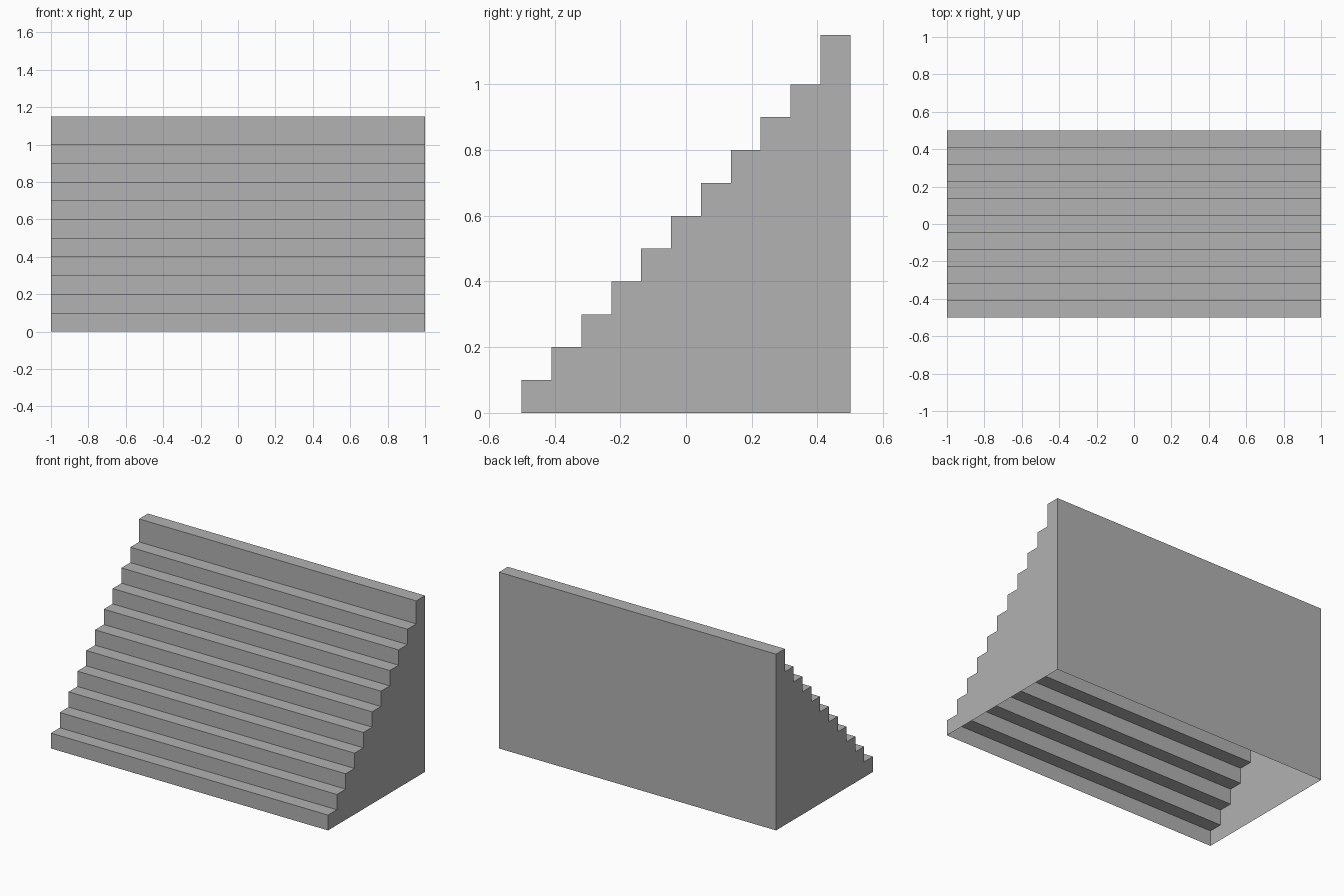
import bpy
import bmesh

cube = bpy.data.objects.get("Cube")
if cube:
    bpy.data.objects.remove(cube, do_unlink=True)

STEPS = 11
WIDTH, DEPTH = 2.0, 1.0
RISE, TOP = 0.1, 1.15
TREAD = DEPTH / STEPS

# Plain grey finish
grey = bpy.data.materials.new("plain_grey")
color = (0.445, 0.445, 0.445, 1)
grey.use_nodes = True
grey.diffuse_color = color
grey.node_tree.nodes["Principled BSDF"].inputs["Base Color"].default_value = color

# Stepped side profile: floor at the front, up the steps, down the back
profile = [(-DEPTH / 2, 0)]
for i in range(STEPS):
    y = -DEPTH / 2 + i * TREAD
    z = TOP if i == STEPS - 1 else (i + 1) * RISE
    profile += [(y, z), (y + TREAD, z)]
profile.append((DEPTH / 2, 0))

# Extrude the profile across the width
bm = bmesh.new()
side = bm.faces.new([bm.verts.new((-WIDTH / 2, y, z)) for y, z in profile])
result = bmesh.ops.extrude_face_region(bm, geom=[side], use_keep_orig=True)
moved = [v for v in result["geom"] if isinstance(v, bmesh.types.BMVert)]
bmesh.ops.translate(bm, verts=moved, vec=(WIDTH, 0, 0))
bmesh.ops.recalc_face_normals(bm, faces=bm.faces)

# The staircase is a hollow shell, open underneath
floor = [f for f in bm.faces if all(v.co.z < 0.001 for v in f.verts)]
bmesh.ops.delete(bm, geom=floor, context="FACES_ONLY")

mesh = bpy.data.meshes.new("staircase")
bm.to_mesh(mesh)
bm.free()
mesh.materials.append(grey)
stairs = bpy.data.objects.new("staircase", mesh)
bpy.context.collection.objects.link(stairs)
